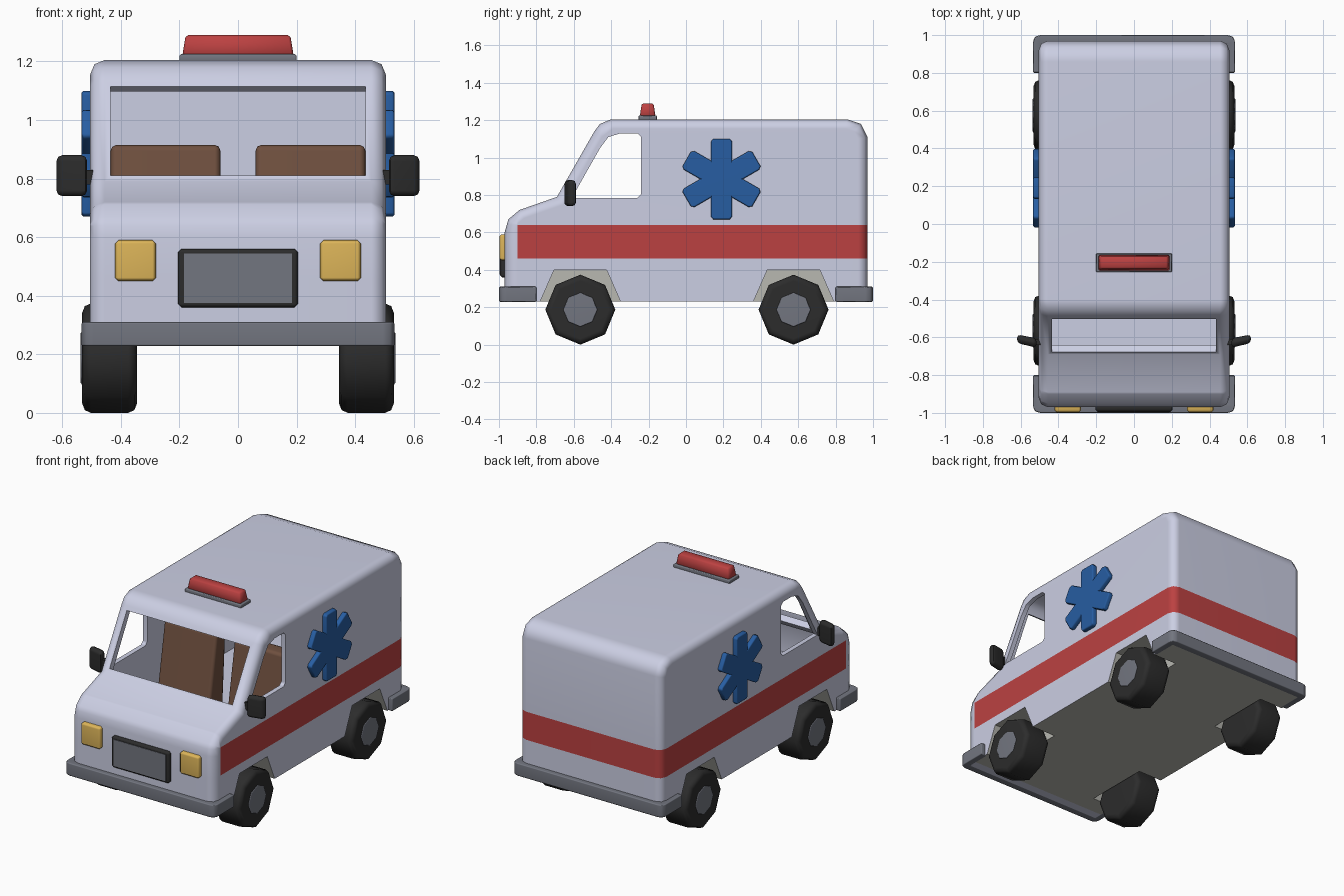
import bpy, bmesh, math
from mathutils import Vector

if "Cube" in bpy.data.objects:
    bpy.data.objects.remove(bpy.data.objects["Cube"])


def material(name, rgb):
    m = bpy.data.materials.new(name)
    m.diffuse_color = (*rgb, 1)
    m.use_nodes = True
    m.node_tree.nodes["Principled BSDF"].inputs["Base Color"].default_value = m.diffuse_color
    return m


WHITE = material("body white", (0.60, 0.62, 0.77))
RED = material("red", (0.50, 0.053, 0.053))
BLUE = material("blue", (0.02, 0.11, 0.36))
GOLD = material("headlight gold", (0.72, 0.46, 0.10))
GREY = material("trim grey", (0.17, 0.18, 0.215))
BLACK = material("rubber black", (0.025, 0.025, 0.025))
BROWN = material("seat brown", (0.16, 0.08, 0.05))
LINER = material("underbody grey", (0.48, 0.48, 0.44))


def prism_mesh(pts, axis, a, b):
    """Extrude a 2D outline along an axis from a to b."""
    place = {"X": lambda p, d: (d, p[0], p[1]),
             "Y": lambda p, d: (p[0], d, p[1]),
             "Z": lambda p, d: (p[0], p[1], d)}[axis]
    bm = bmesh.new()
    lo = [bm.verts.new(place(p, a)) for p in pts]
    hi = [bm.verts.new(place(p, b)) for p in pts]
    bm.faces.new(lo)
    bm.faces.new(hi)
    n = len(pts)
    for i in range(n):
        j = (i + 1) % n
        bm.faces.new((lo[i], lo[j], hi[j], hi[i]))
    bmesh.ops.recalc_face_normals(bm, faces=bm.faces[:])
    return bm


def bevel(bm, edges, width, segments):
    bmesh.ops.bevel(bm, geom=edges, offset=width, segments=segments,
                    profile=0.5, affect='EDGES')


def finish(bm, name, *mats):
    me = bpy.data.meshes.new(name)
    bm.to_mesh(me)
    bm.free()
    for m in mats:
        me.materials.append(m)
    ob = bpy.data.objects.new(name, me)
    bpy.context.collection.objects.link(ob)
    smooth(ob)
    return ob


def smooth(ob):
    ob.data.shade_smooth()
    ob.data.set_sharp_from_angle(angle=math.radians(50))


def prism(name, pts, axis, a, b, mat, width=0, segments=2, caps_only=False):
    bm = prism_mesh(pts, axis, a, b)
    if width:
        k = "XYZ".index(axis)
        edges = [e for e in bm.edges if not caps_only
                 or abs(e.verts[0].co[k] - e.verts[1].co[k]) < 1e-5]
        bevel(bm, edges, width, segments)
    ob = finish(bm, name, mat)
    if width:
        ob.modifiers.new("normals", 'WEIGHTED_NORMAL').keep_sharp = True
    return ob


def rect(u0, u1, v0, v1):
    return [(u0, v0), (u1, v0), (u1, v1), (u0, v1)]


# Body shell: side profile with rounded flanks, stripe cut in
profile = [(-0.97, 0.23), (-0.97, 0.60), (-0.95, 0.67), (-0.89, 0.72),
           (-0.69, 0.79), (-0.49, 1.14), (-0.46, 1.18), (-0.40, 1.205),
           (0.86, 1.205), (0.935, 1.18), (0.97, 1.11), (0.97, 0.23)]
bm = prism_mesh(profile, "X", -0.505, 0.505)
bevel(bm, [e for e in bm.edges
           if abs(e.verts[0].co.x - e.verts[1].co.x) < 1e-5
           and max(v.co.z for v in e.verts) > 0.25], 0.05, 2)
for co, no in (((0, 0, 0.46), (0, 0, 1)), ((0, 0, 0.64), (0, 0, 1)),
               ((0, -0.90, 0), (0, 1, 0))):
    bmesh.ops.bisect_plane(bm, geom=bm.verts[:] + bm.edges[:] + bm.faces[:],
                           plane_co=co, plane_no=no)
for f in bm.faces:
    c = f.calc_center_median()
    f.material_index = int(0.46 < c.z < 0.64 and c.y > -0.90)
body = finish(bm, "body", WHITE, RED, LINER)

# Cutters: cabin hollow, windscreen, side windows, wheel wells
cavity = [(-0.93, 0.43), (-0.93, 0.60), (-0.87, 0.68), (-0.657, 0.76),
          (-0.455, 1.13), (-0.40, 1.175), (0.85, 1.175), (0.94, 1.10),
          (0.94, 0.43)]
low, high, out = Vector((-0.678, 0.81)), Vector((-0.504, 1.115)), Vector((-0.07, 0.04))
screen = [low + out, high + out, high - out, low - out]
window = [(-0.61, 0.785), (-0.26, 0.785), (-0.24, 0.805), (-0.24, 1.11),
          (-0.26, 1.13), (-0.35, 1.13), (-0.415, 1.11), (-0.46, 1.05)]
WHEELS = (-0.565, 0.575)
cuts = [(cavity, -0.475, 0.475), (screen, -0.435, 0.435), (window, -0.7, 0.7)]
for y in WHEELS:
    well = [(y - 0.272, 0.10), (y - 0.14, 0.40), (y + 0.14, 0.40), (y + 0.272, 0.10)]
    cuts += [(well, s * 0.335, s * 0.7) for s in (-1, 1)]
cutters = []
for pts, a, b in cuts:
    cutter = prism("cutter", pts, "X", a, b, WHITE)
    cutter.hide_render = True
    mod = body.modifiers.new("cut", 'BOOLEAN')
    mod.operation, mod.solver, mod.object = 'DIFFERENCE', 'EXACT', cutter
    cutters.append(cutter)
deps = bpy.context.evaluated_depsgraph_get()
cut_mesh = bpy.data.meshes.new_from_object(body.evaluated_get(deps))
body.modifiers.clear()
body.data = cut_mesh
for c in cutters:
    bpy.data.objects.remove(c)
# Underside and wheel wells get the liner colour
for p in body.data.polygons:
    c = p.center
    if c.z < 0.41 and abs(c.x) < 0.5 and abs(c.y) < 0.9:
        p.material_index = 2
smooth(body)
body.modifiers.new("normals", 'WEIGHTED_NORMAL').keep_sharp = True

# Wrap-around bumpers
for name, s in (("front_bumper", -1), ("rear_bumper", 1)):
    half = [(0.535, 0.80), (0.535, 0.965), (0.525, 0.99), (0.50, 1.0)]
    inner = [(0.49, 0.95), (0.49, 0.80)]
    pts = half + [(-x, y) for x, y in reversed(half)]
    pts += [(-x, y) for x, y in reversed(inner)] + inner
    prism(name, [(x, s * y) for x, y in pts], "Z", 0.228, 0.31, GREY, 0.006, 1)

# Grille
prism("grille_frame", rect(-0.205, 0.205, 0.36, 0.56), "Y", -0.995, -0.95, BLACK, 0.012, 1)
prism("grille_panel", rect(-0.185, 0.185, 0.375, 0.545), "Y", -0.998, -0.98, GREY)

# Roof light
prism("light_base", rect(-0.20, 0.20, -0.255, -0.155), "Z", 1.195, 1.225, GREY, 0.005, 1)
bm = prism_mesh(rect(-0.19, 0.19, -0.247, -0.163), "Z", 1.22, 1.29)
for v in bm.verts:
    if v.co.z > 1.25:
        v.co.x *= 0.94
        v.co.y = -0.205 + (v.co.y + 0.205) * 0.75
bevel(bm, bm.edges[:], 0.008, 1)
finish(bm, "roof_light", RED)

# Six-armed side emblem outline
star = []
for k in range(6):
    a = math.radians(90 + 60 * k)
    d, t = Vector((math.cos(a), math.sin(a))), Vector((-math.sin(a), math.cos(a)))
    m = Vector((math.cos(a + math.pi / 6), math.sin(a + math.pi / 6)))
    for u, w in ((0.20, -0.057), (0.215, -0.044), (0.215, 0.044), (0.20, 0.057)):
        star.append(Vector((0.19, 0.885)) + d * u + t * w)
    star.append(Vector((0.19, 0.885)) + m * 0.114)

# Paired parts
for side, s in (("left", -1), ("right", 1)):
    prism(side + "_side_star", star, "X", s * 0.49, s * 0.535, BLUE, 0.008, 1, True)
    prism(side + "_headlight", rect(s * 0.28, s * 0.42, 0.45, 0.59), "Y",
          -0.998, -0.94, GOLD, 0.012, 1)
    prism(side + "_mirror", [(s * x, y) for x, y in
          ((0.515, -0.655), (0.62, -0.63), (0.62, -0.585), (0.515, -0.605))],
          "Z", 0.74, 0.88, BLACK, 0.02, 2)
    prism(side + "_mirror_arm", rect(s * 0.49, s * 0.53, -0.64, -0.61), "Z",
          0.78, 0.83, BLACK)
    prism(side + "_seat", [(-0.48, 0.425), (-0.48, 0.51), (-0.20, 0.51),
          (-0.13, 0.915), (-0.03, 0.915), (-0.06, 0.425)], "X",
          s * 0.06, s * 0.435, BROWN, 0.02, 2)
    for end, y in zip(("front", "rear"), WHEELS):
        ring = lambda r: [(y + r * math.cos(k * math.pi / 4),
                           0.187 + r * math.sin(k * math.pi / 4)) for k in range(8)]
        prism(f"{end}_{side}_tyre", ring(0.187), "X", s * 0.345, s * 0.532,
              BLACK, 0.03, 2, True)
        prism(f"{end}_{side}_hub", ring(0.092), "X", s * 0.50, s * 0.537,
              GREY, 0.006, 1, True)
